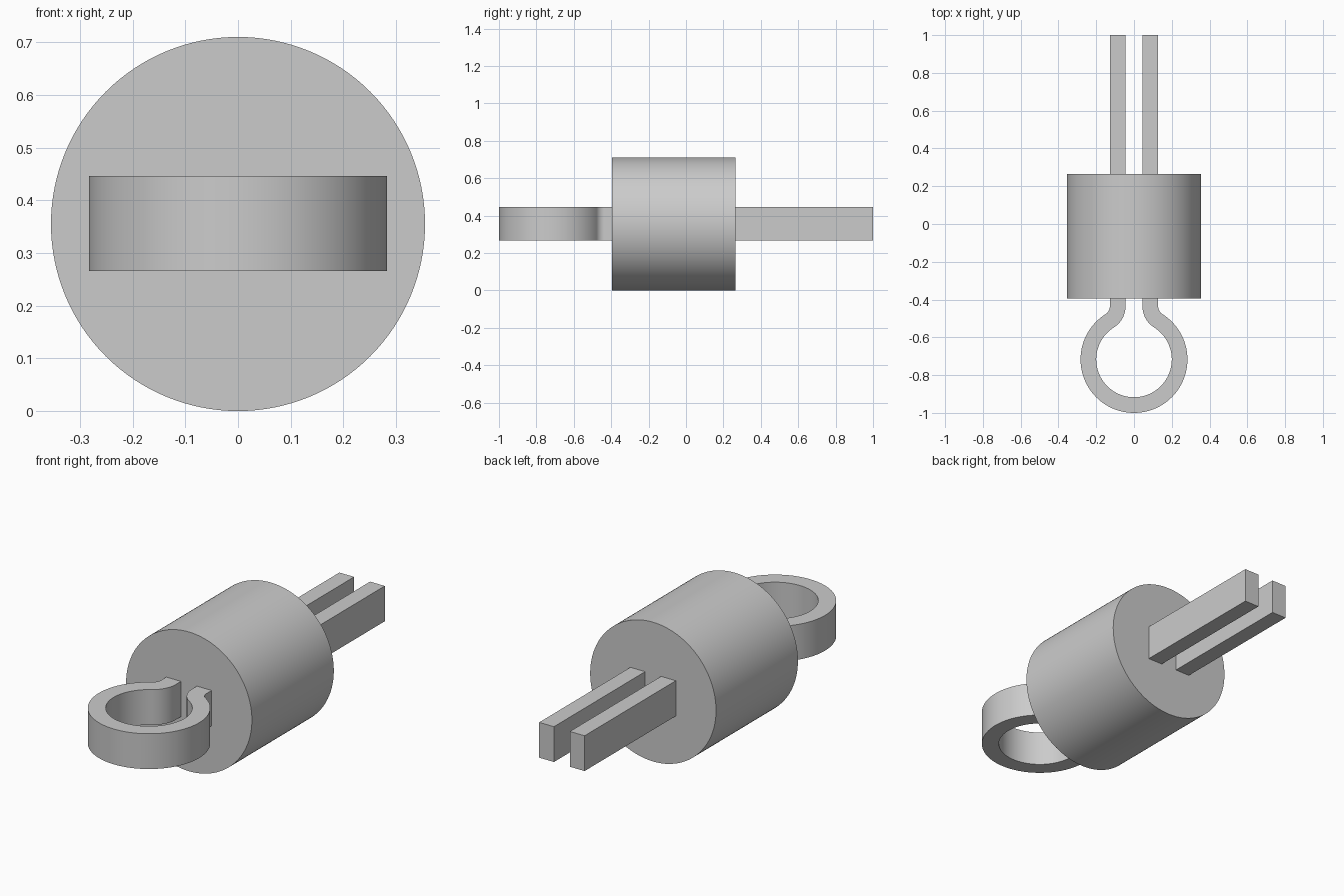
import bpy, bmesh
from math import sin, cos, pi, atan2, sqrt

if "Cube" in bpy.data.objects:
    bpy.data.objects.remove(bpy.data.objects["Cube"])

R_BODY = 0.355
T = 0.0415                      # half thickness of the strip
LEG_X, RING_R, RING_Y, FIL_R = 0.0865, 0.2415, -0.717, 0.09
Z0, Z1 = 0.266, 0.446


def finish(obj):
    bpy.ops.object.select_all(action='DESELECT')
    obj.select_set(True)
    bpy.context.view_layer.objects.active = obj
    bpy.ops.object.shade_smooth_by_angle(angle=0.6)


# Cylindrical body lying along y
bpy.ops.mesh.primitive_cylinder_add(vertices=128, radius=R_BODY, depth=0.66,
                                    location=(0, -0.065, R_BODY), rotation=(pi / 2, 0, 0))
body = bpy.context.object
body.name = "cylinder_body"
finish(body)

# Half outline of the bent strip: (outer point, inner point) pairs
fx = LEG_X + FIL_R
fy = RING_Y + sqrt((RING_R + FIL_R) ** 2 - fx ** 2)
join = atan2(fy - RING_Y, fx)
half = [((LEG_X + T, 1.0), (LEG_X - T, 1.0))]


def arc(cx, cy, r_out, r_in, a0, a1, n, first=0):
    for i in range(first, n + 1):
        a = a0 + (a1 - a0) * i / n
        half.append(((cx + r_out * cos(a), cy + r_out * sin(a)),
                     (cx + r_in * cos(a), cy + r_in * sin(a))))


arc(fx, fy, FIL_R - T, FIL_R + T, pi, pi + join, 14)
arc(0, RING_Y, RING_R + T, RING_R - T, join, -pi / 2, 48, 1)

# Mirror the half outline to the left leg
pairs = half + [((-o[0], o[1]), (-i[0], i[1])) for o, i in reversed(half[:-1])]

# Sweep a rectangular section along the outline
bm = bmesh.new()
rings = [[bm.verts.new((p[0], p[1], z)) for p, z in
          ((o, Z0), (o, Z1), (i, Z1), (i, Z0))] for o, i in pairs]
for a, b in zip(rings, rings[1:]):
    for k in range(4):
        m = (k + 1) % 4
        bm.faces.new((a[k], a[m], b[m], b[k]))
bm.faces.new(rings[0])
bm.faces.new(rings[-1])
bmesh.ops.recalc_face_normals(bm, faces=bm.faces)
mesh = bpy.data.meshes.new("split_pin")
bm.to_mesh(mesh)
bm.free()
pin = bpy.data.objects.new("split_pin", mesh)
bpy.context.collection.objects.link(pin)
finish(pin)
